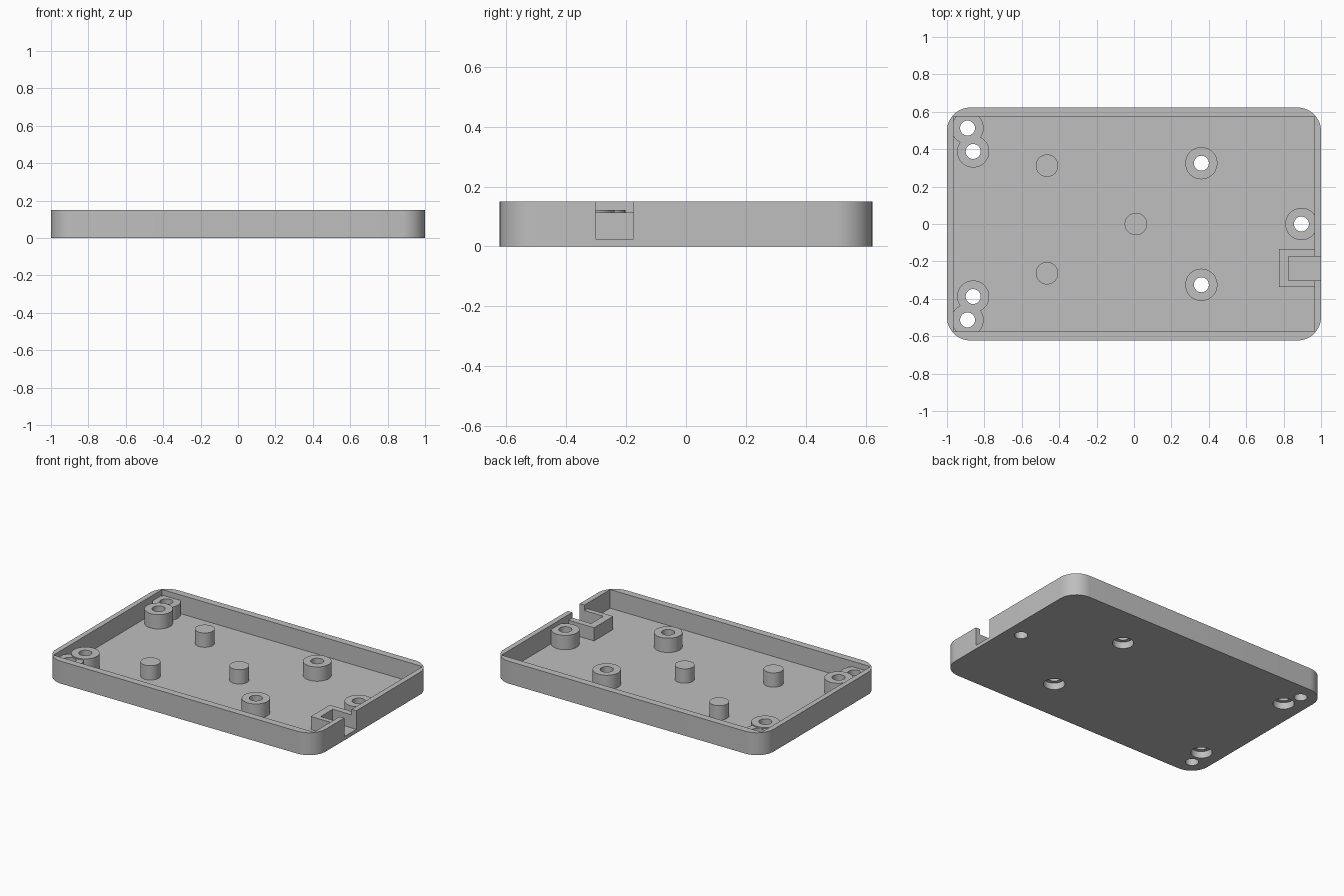
import bpy, bmesh, math

if "Cube" in bpy.data.objects:
    bpy.data.objects.remove(bpy.data.objects["Cube"], do_unlink=True)

grey = bpy.data.materials.new("plain_grey")
grey.use_nodes = True
grey.diffuse_color = (0.52, 0.52, 0.52, 1)
grey.node_tree.nodes["Principled BSDF"].inputs["Base Color"].default_value = grey.diffuse_color

HALF_X, HALF_Y, HEIGHT, FLOOR = 1.0, 0.6225, 0.15, 0.025
POST_TOP, LOW_TOP = 0.121, 0.113


def prism(name, outline, z0, z1):
    """Extrude a flat outline from z0 to z1."""
    bm = bmesh.new()
    face = bm.faces.new([bm.verts.new((x, y, z0)) for x, y in outline])
    top = bmesh.ops.extrude_face_region(bm, geom=[face])["geom"]
    bmesh.ops.translate(bm, vec=(0, 0, z1 - z0),
                        verts=[v for v in top if isinstance(v, bmesh.types.BMVert)])
    bmesh.ops.recalc_face_normals(bm, faces=bm.faces)
    mesh = bpy.data.meshes.new(name)
    bm.to_mesh(mesh)
    bm.free()
    mesh.materials.append(grey)
    obj = bpy.data.objects.new(name, mesh)
    bpy.context.collection.objects.link(obj)
    return obj


def arc(cx, cy, r, start, end, steps):
    angles = [math.radians(start + (end - start) * i / steps) for i in range(steps + 1)]
    return [(cx + r * math.cos(a), cy + r * math.sin(a)) for a in angles]


def cylinder(name, x, y, r, z0, z1):
    return prism(name, arc(x, y, r, 0, 360, 48)[:-1], z0, z1)


def block(name, x0, x1, y0, y1, z0, z1):
    return prism(name, [(x0, y0), (x1, y0), (x1, y1), (x0, y1)], z0, z1)


def combine(target, tool, operation):
    """Apply a boolean with the tool and delete the tool."""
    mod = target.modifiers.new("combine", "BOOLEAN")
    mod.operation, mod.object, mod.solver = operation, tool, "EXACT"
    bpy.context.view_layer.objects.active = target
    bpy.ops.object.modifier_apply(modifier=mod.name)
    bpy.data.objects.remove(tool, do_unlink=True)


# Tray with rounded outer corners and a square cavity
R = 0.125
corners = [(1, 1, 0), (-1, 1, 90), (-1, -1, 180), (1, -1, 270)]
outline = [p for sx, sy, a in corners
           for p in arc(sx * (HALF_X - R), sy * (HALF_Y - R), R, a, a + 90, 12)]
tray = prism("tray", outline, 0, HEIGHT)
combine(tray, block("cavity", -0.965, 0.965, -0.575, 0.575, FLOOR, 0.3), "DIFFERENCE")

# Screw bosses: x, y, top height, recessed underneath
bosses = [(0.895, 0, POST_TOP, False)]
for side in (1, -1):
    bosses += [(0.36, side * 0.325, POST_TOP, True),
               (-0.86, side * 0.388, POST_TOP, True),
               (-0.89, side * 0.513, LOW_TOP, False)]
for x, y, top, recessed in bosses:
    combine(tray, cylinder("boss", x, y, 0.086, 0.01, top), "UNION")

# Solid support pegs
for x, y in ((-0.465, 0.312), (-0.465, -0.263), (0.01, 0)):
    combine(tray, cylinder("peg", x, y, 0.06, 0.01, POST_TOP), "UNION")

# Connector pocket and its notch through the side wall
combine(tray, block("pocket", 0.775, 0.98, -0.336, -0.134, 0.01, LOW_TOP), "UNION")
combine(tray, block("notch", 0.825, 1.1, -0.303, -0.175, FLOOR, 0.3), "DIFFERENCE")

# Screw holes and the recesses for the screw heads
for x, y, top, recessed in bosses:
    combine(tray, cylinder("hole", x, y, 0.04, -0.1, 0.3), "DIFFERENCE")
    if recessed:
        combine(tray, cylinder("recess", x, y, 0.065, -0.1, 0.045), "DIFFERENCE")

bpy.ops.object.select_all(action="DESELECT")
tray.select_set(True)
bpy.context.view_layer.objects.active = tray
bpy.ops.object.shade_smooth_by_angle(angle=math.radians(30))
